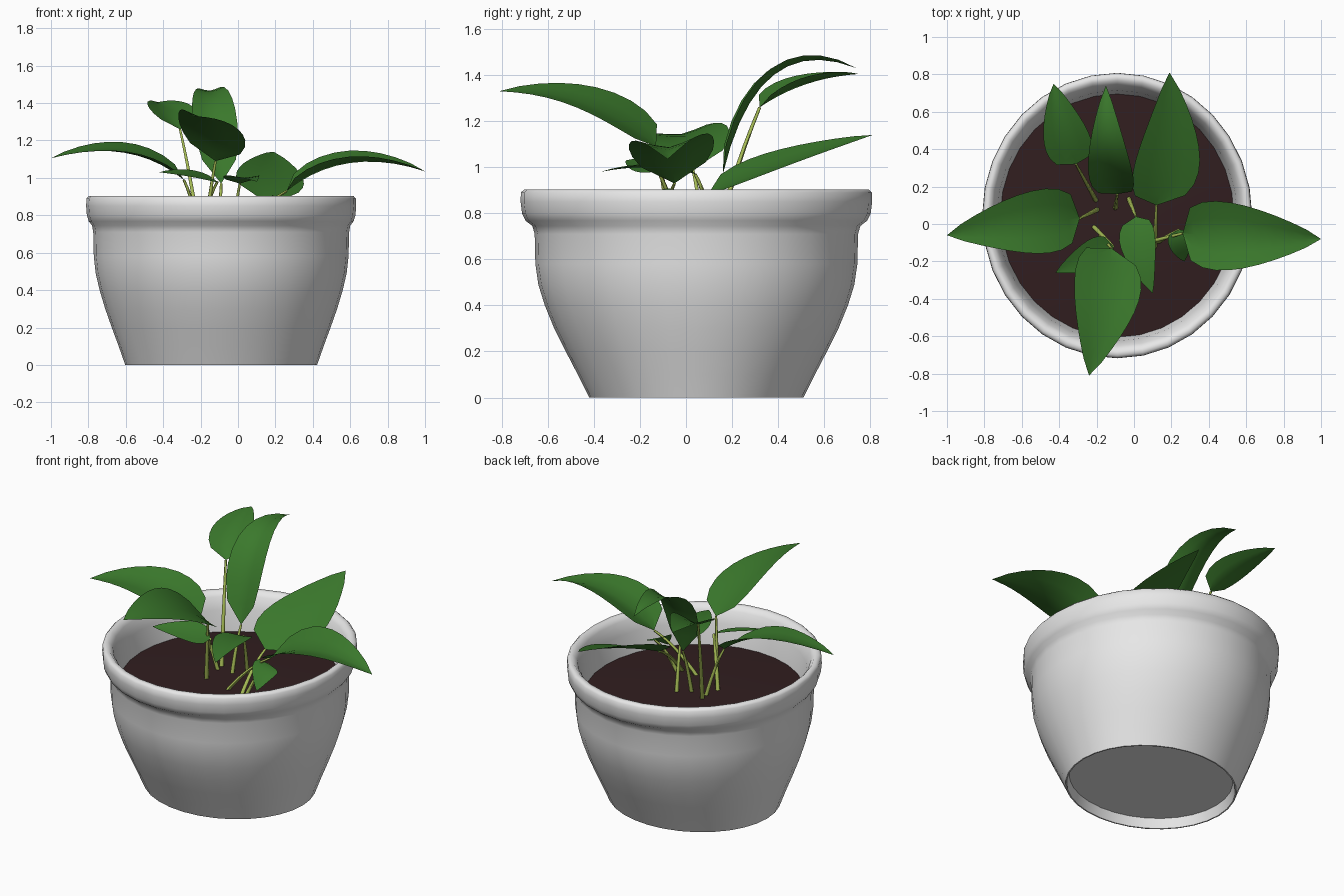
import bpy
import math
from mathutils import Vector

cube = bpy.data.objects.get("Cube")
if cube:
    bpy.data.objects.remove(cube, do_unlink=True)

CENTRE = Vector((-0.09, 0.045, 0))
SIDES = 32


def material(name, rgb):
    mat = bpy.data.materials.new(name)
    mat.use_nodes = True
    mat.diffuse_color = (*rgb, 1)
    mat.node_tree.nodes["Principled BSDF"].inputs["Base Color"].default_value = (*rgb, 1)
    return mat


GREY = material("pot grey", (0.8, 0.8, 0.8))
BROWN = material("soil brown", (0.031, 0.013, 0.014))
GREEN = material("leaf green", (0.043, 0.19, 0.025))
LIME = material("stem lime", (0.38, 0.5, 0.09))


def finish(obj, mat, angle):
    obj.data.materials.append(mat)
    bpy.ops.object.select_all(action="DESELECT")
    obj.select_set(True)
    bpy.context.view_layer.objects.active = obj
    bpy.ops.object.shade_smooth_by_angle(angle=math.radians(angle))


def add_mesh(name, verts, faces, mat):
    mesh = bpy.data.meshes.new(name)
    mesh.from_pydata(verts, [], faces)
    mesh.update()
    obj = bpy.data.objects.new(name, mesh)
    bpy.context.collection.objects.link(obj)
    finish(obj, mat, 60)


def loft(name, rings, mat, cap_start=False, cap_end=False):
    """Skin a stack of elliptical rings given as (x radius, y radius, z)."""
    verts, faces = [], []
    for rx, ry, z in rings:
        for i in range(SIDES):
            a = math.tau * i / SIDES
            verts.append(CENTRE + Vector((rx * math.cos(a), ry * math.sin(a), z)))
    for r in range(len(rings) - 1):
        for i in range(SIDES):
            j = (i + 1) % SIDES
            faces.append((r * SIDES + i, r * SIDES + j,
                          (r + 1) * SIDES + j, (r + 1) * SIDES + i))
    if cap_start:
        faces.append(tuple(reversed(range(SIDES))))
    if cap_end:
        faces.append(tuple(range(len(verts) - SIDES, len(verts))))
    add_mesh(name, verts, faces, mat)


# Pot: recessed underside, flared wall, rolled rim and sloped inner wall
loft("pot", [
    (0.49, 0.445, 0.06), (0.505, 0.457, 0.0), (0.513, 0.465, 0.0),
    (0.548, 0.515, 0.1), (0.585, 0.567, 0.2), (0.62, 0.617, 0.3),
    (0.65, 0.658, 0.4), (0.671, 0.686, 0.49), (0.681, 0.699, 0.58),
    (0.684, 0.702, 0.71),
    (0.69, 0.712, 0.745), (0.708, 0.742, 0.768), (0.718, 0.757, 0.80),
    (0.722, 0.763, 0.85), (0.72, 0.762, 0.89), (0.707, 0.747, 0.904),
    (0.685, 0.722, 0.902), (0.663, 0.697, 0.875), (0.642, 0.67, 0.80),
    (0.62, 0.645, 0.64),
], GREY, cap_start=True)

# Soil: a shallow mound
loft("soil", [(0.625, 0.65, 0.672), (0.45, 0.47, 0.683), (0.2, 0.21, 0.69)],
     BROWN, cap_end=True)


def curve_point(base, mid, tip, t):
    ctrl = 2 * mid - (base + tip) / 2
    pos = base * (1 - t) ** 2 + ctrl * 2 * t * (1 - t) + tip * t * t
    tangent = (ctrl - base) * (1 - t) + (tip - ctrl) * t
    return pos, tangent.normalized()


ROWS = 10
ACROSS = (-1, -0.5, 0, 0.5, 1)


def leaf(name, base, mid, tip, half_width, fold, roll):
    """Pointed blade on an arched midrib, folded along it and rolled sideways."""
    base, mid, tip = Vector(base), Vector(mid), Vector(tip)
    flat = tip - base
    side = Vector((flat.y, -flat.x, 0)).normalized()
    verts, faces = [], []
    for r in range(ROWS + 1):
        t = r / ROWS
        pos, tangent = curve_point(base, mid, tip, t)
        normal = side.cross(tangent).normalized()
        # Broad near the stem, tapering to the point
        width = half_width * max(math.sin(math.pi * t ** 0.6), 0) ** 0.8
        for s in ACROSS:
            lift = fold * abs(s) ** 1.3 + roll * s
            verts.append(pos + side * s * width + normal * lift * width)
    n = len(ACROSS)
    for r in range(ROWS):
        for c in range(n - 1):
            a = r * n + c
            faces.append((a, a + 1, a + n + 1, a + n))
    add_mesh(name, verts, faces, GREEN)


def stem(name, root, base, radius=0.0095):
    """Slender tube from the soil that bows upward below its leaf."""
    root, base = Vector(root), Vector(base)
    mid = (root + base) / 2 + Vector((0, 0, 0.03))
    data = bpy.data.curves.new(name, "CURVE")
    data.dimensions = "3D"
    data.bevel_depth = radius
    data.bevel_resolution = 1
    data.use_fill_caps = True
    spline = data.splines.new("POLY")
    spline.points.add(6)
    for i, p in enumerate(spline.points):
        pos, _ = curve_point(root, mid, base, i / 6)
        p.co = (*pos, 1)
        p.radius = 1.4 - 0.7 * i / 6
    obj = bpy.data.objects.new(name, data)
    bpy.context.collection.objects.link(obj)
    bpy.ops.object.select_all(action="DESELECT")
    obj.select_set(True)
    bpy.context.view_layer.objects.active = obj
    bpy.ops.object.convert(target="MESH")
    finish(bpy.context.object, LIME, 60)


# Leaves: name, root, base, mid, tip, half width, fold, roll
PLANTS = [
    ("right_leaf", (-0.19, 0.08, 0.66), (-0.29, 0.03, 0.99),
     (-0.61, 0.0, 1.135), (-1.0, -0.06, 1.105), 0.172, 0.2, 0.17),
    ("left_leaf", (-0.01, -0.12, 0.66), (0.26, -0.05, 0.93),
     (0.60, -0.07, 1.08), (1.0, -0.08, 1.035), 0.185, 0.3, -0.1),
    ("front_leaf", (-0.18, -0.06, 0.66), (-0.12, -0.13, 1.09),
     (-0.16, -0.44, 1.28), (-0.24, -0.81, 1.33), 0.183, 0.15, 0.28),
    ("back_left_leaf", (0.11, -0.14, 0.66), (0.12, 0.1, 0.89),
     (0.19, 0.42, 1.015), (0.19, 0.81, 1.14), 0.175, 0.15, -0.28),
    ("back_leaf", (-0.1, 0.08, 0.66), (-0.09, 0.16, 0.97),
     (-0.14, 0.38, 1.40), (-0.15, 0.74, 1.43), 0.118, 0.28, 0.06),
    ("back_right_leaf", (-0.2, 0.12, 0.66), (-0.31, 0.32, 1.26),
     (-0.38, 0.52, 1.36), (-0.43, 0.75, 1.405), 0.125, 0.35, 0),
    ("small_right_leaf", (-0.22, -0.01, 0.66), (-0.11, -0.12, 0.98),
     (-0.25, -0.18, 1.015), (-0.42, -0.26, 1.03), 0.085, 0.1, 0.3),
    ("small_front_leaf", (-0.03, 0.14, 0.66), (0.01, 0.04, 0.97),
     (0.03, -0.15, 1.0), (0.1, -0.37, 0.98), 0.097, 0.15, 0),
    ("small_left_leaf", (0.12, -0.1, 0.66), (0.24, -0.03, 0.88),
     (0.255, -0.11, 0.86), (0.27, -0.2, 0.78), 0.07, 0.05, 0.4),
]

for name, root, base, mid, tip, half, fold, roll in PLANTS:
    leaf(name, base, mid, tip, half, fold, roll)
    stem(name.replace("leaf", "stem"), root, base)
